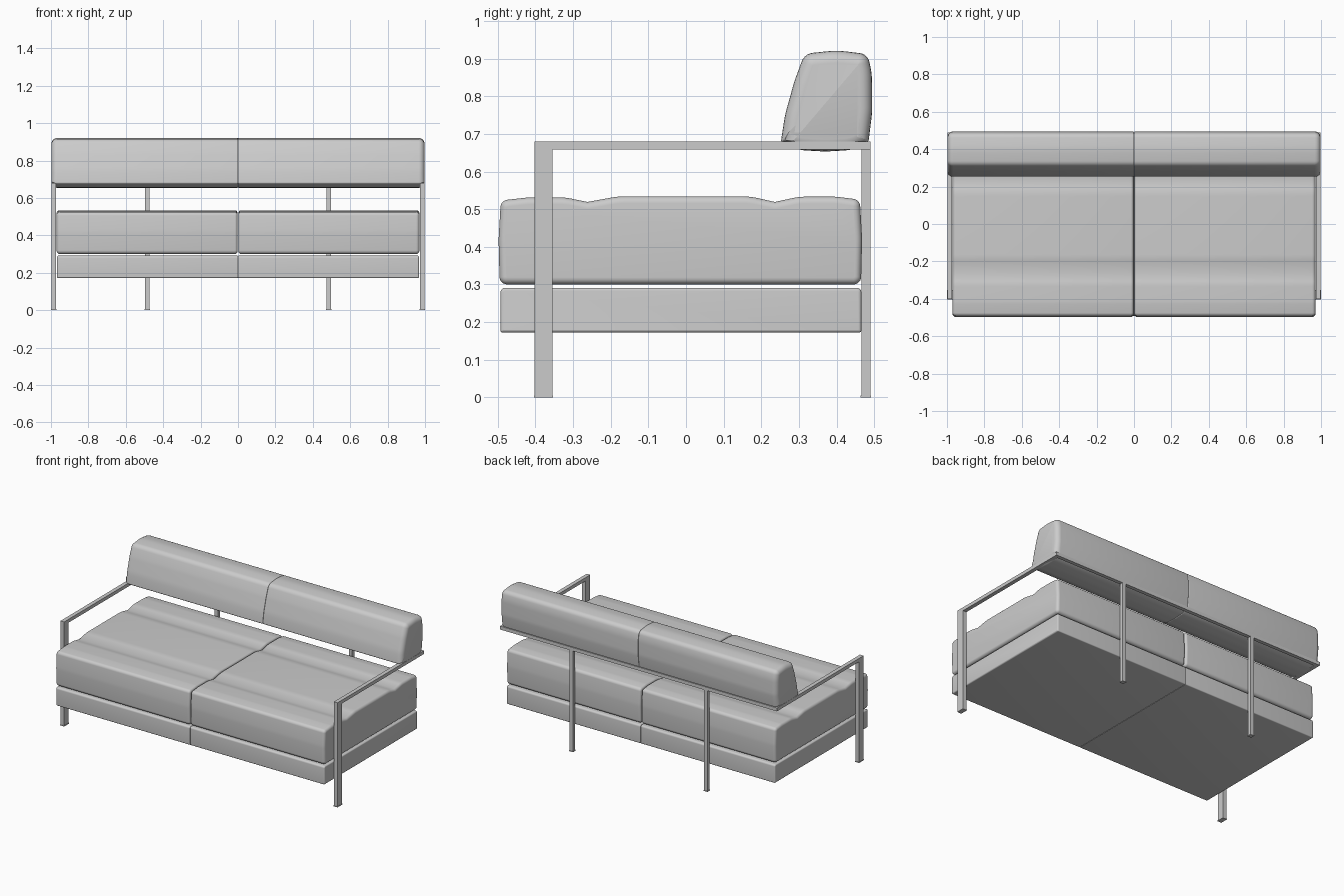
import bpy, bmesh, math
from mathutils import Vector

if "Cube" in bpy.data.objects:
    bpy.data.objects.remove(bpy.data.objects["Cube"])


def rounded(corners, seg=5):
    """Counter-clockwise (y, z, radius) corners -> points with rounded corners."""
    out, n = [], len(corners)
    for i, (y, z, r) in enumerate(corners):
        p = Vector((y, z))
        if r == 0:
            out.append(p)
            continue
        a = Vector(corners[i - 1][:2]) - p
        b = Vector(corners[(i + 1) % n][:2]) - p
        half = a.angle(b) / 2
        d = min(r / math.tan(half), a.length * 0.49, b.length * 0.49)
        p0, p1 = p + a.normalized() * d, p + b.normalized() * d
        c = p + (a.normalized() + b.normalized()).normalized() * d / math.cos(half)
        u, v = p0 - c, p1 - c
        for k in range(seg + 1):
            out.append(c + u.lerp(v, k / seg).normalized() * u.length)
    return out


def inset(pts, d):
    res = []
    for i, p in enumerate(pts):
        t = (p - pts[i - 1]).normalized() + (pts[(i + 1) % len(pts)] - p).normalized()
        res.append(p + Vector((-t.y, t.x)).normalized() * d)
    return res


def finish(name, bm, smooth):
    bmesh.ops.recalc_face_normals(bm, faces=bm.faces)
    me = bpy.data.meshes.new(name)
    bm.to_mesh(me)
    bm.free()
    if smooth:
        me.shade_smooth()
        me.set_sharp_from_angle(angle=math.radians(35))
    ob = bpy.data.objects.new(name, me)
    bpy.context.collection.objects.link(ob)
    return ob


def cushion(name, profile, x0, x1, r0, r1, side, seg=5):
    """Loft a y-z profile from x0 to x1 with rounded ends, on one side."""
    arc = [i * math.pi / 2 / seg for i in range(seg + 1)]
    rings = [(x0 + r0 * (1 - math.cos(a)), r0 * (1 - math.sin(a))) for a in arc]
    rings += [(x1 - r1 * (1 - math.cos(a)), r1 * (1 - math.sin(a))) for a in reversed(arc)]
    bm = bmesh.new()
    loops = [[bm.verts.new((side * x, p.x, p.y)) for p in inset(profile, d)] for x, d in rings]
    n = len(profile)
    for a, b in zip(loops, loops[1:]):
        for i in range(n):
            j = (i + 1) % n
            bm.faces.new((a[i], a[j], b[j], b[i]))
    bm.faces.new(loops[0])
    bm.faces.new(loops[-1])
    return finish(name, bm, True)


def box(name, lo, hi):
    bm = bmesh.new()
    bmesh.ops.create_cube(bm, size=1)
    for v in bm.verts:
        v.co = [(l + h) / 2 + c * (h - l) for c, l, h in zip(v.co, lo, hi)]
    return finish(name, bm, False)


# Seat section: three padded panels divided by two stitched grooves
seat = rounded([
    (-0.495, 0.30, 0.02), (0.465, 0.30, 0.02), (0.468, 0.42, 0.3), (0.462, 0.525, 0.02),
    (0.40, 0.533, 0.15), (0.30, 0.533, 0.15), (0.236, 0.519, 0),
    (0.17, 0.534, 0.2), (-0.18, 0.534, 0.2), (-0.262, 0.519, 0),
    (-0.32, 0.531, 0.15), (-0.42, 0.531, 0.15), (-0.492, 0.523, 0.02), (-0.498, 0.42, 0.3)])

# Base section
base = rounded([(-0.493, 0.172, 0.006), (0.466, 0.172, 0.006),
                (0.466, 0.291, 0.012), (-0.493, 0.291, 0.012)])

# Backrest section: sloping front, near-vertical back, sagging underside
back = rounded([
    (0.252, 0.678, 0.008), (0.30, 0.657, 0.1), (0.37, 0.653, 0.3), (0.44, 0.657, 0.1),
    (0.485, 0.678, 0.015), (0.495, 0.76, 0.2), (0.494, 0.86, 0.2), (0.483, 0.912, 0.03),
    (0.40, 0.922, 0.2), (0.315, 0.913, 0.035), (0.288, 0.84, 0.3), (0.263, 0.75, 0.3)])

for s, tag in ((-1, "left"), (1, "right")):
    cushion(f"seat_cushion_{tag}", seat, 0.003, 0.97, 0.014, 0.018, s)
    cushion(f"base_{tag}", base, 0.0005, 0.968, 0.002, 0.008, s)
    cushion(f"backrest_{tag}", back, 0.0, 0.998, 0.005, 0.032, s)

    # Steel frame sides
    xs = sorted((s * 0.972, s * 0.998))
    box(f"front_leg_{tag}", (xs[0], -0.402, 0.004), (xs[1], -0.355, 0.68))
    box(f"front_foot_{tag}", (xs[0] - 0.002, -0.404, 0), (xs[1] + 0.002, -0.353, 0.005))
    box(f"armrest_{tag}", (xs[0], -0.355, 0.658), (xs[1], 0.466, 0.68))
    # Rear supports
    xs = sorted((s * 0.472, s * 0.497))
    box(f"back_leg_{tag}", (xs[0], 0.466, 0.004), (xs[1], 0.49, 0.658))
    box(f"back_foot_{tag}", (xs[0] - 0.002, 0.464, 0), (xs[1] + 0.002, 0.492, 0.005))

# Rail joining both arms under the backrest
box("back_rail", (-0.998, 0.466, 0.658), (0.998, 0.49, 0.68))
